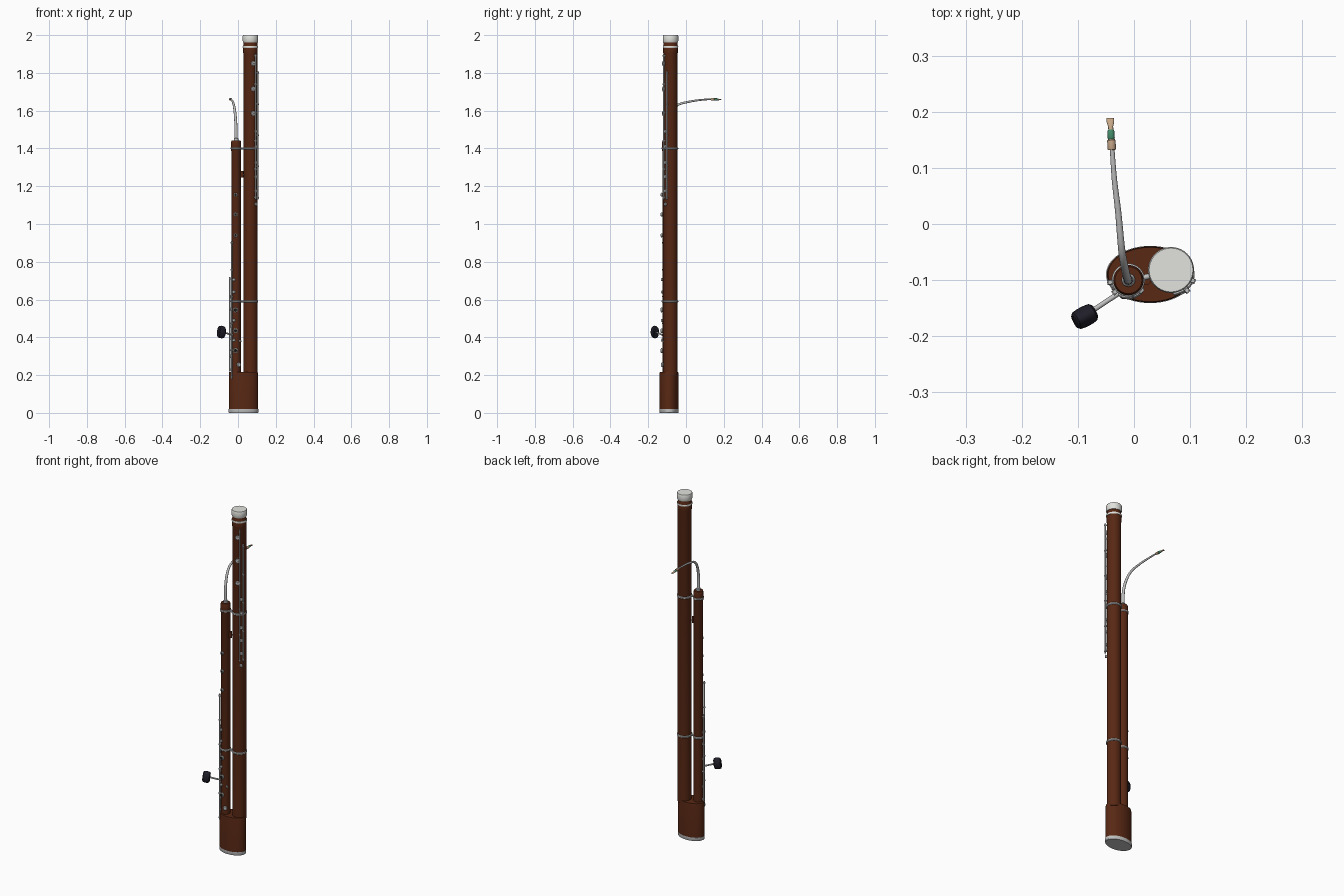
import bpy, bmesh, math
from mathutils import Vector, Matrix

if "Cube" in bpy.data.objects:
    bpy.data.objects.remove(bpy.data.objects["Cube"])


def mat(name, rgb):
    m = bpy.data.materials.new(name)
    m.diffuse_color = (*rgb, 1)
    m.use_nodes = True
    m.node_tree.nodes["Principled BSDF"].inputs["Base Color"].default_value = m.diffuse_color
    return m


WOOD = mat("dark red wood", (0.098, 0.021, 0.007))
SILVER = mat("silver", (0.52, 0.53, 0.52))
IVORY = mat("pale cap", (0.76, 0.76, 0.73))
BLACK = mat("black pad", (0.014, 0.013, 0.022))
CANE = mat("cane", (0.60, 0.41, 0.26))
GREEN = mat("green thread", (0.06, 0.27, 0.15))
HOLE = mat("tone hole", (0.012, 0.008, 0.006))

BIG = Vector((0.066, -0.082, 0))      # long joint axis
SMALL = Vector((-0.010, -0.100, 0))   # wing joint axis


def loft(name, rings, material, matrix=Matrix(), smooth=True):
    """Skin a list of point rings, capping both ends."""
    bm = bmesh.new()
    vs = [[bm.verts.new(matrix @ Vector(p)) for p in r] for r in rings]
    n = len(vs[0])
    for a, b in zip(vs, vs[1:]):
        for i in range(n):
            bm.faces.new((a[i], a[(i + 1) % n], b[(i + 1) % n], b[i]))
    bm.faces.new(vs[0][::-1])
    bm.faces.new(vs[-1])
    bmesh.ops.recalc_face_normals(bm, faces=bm.faces)
    me = bpy.data.meshes.new(name)
    bm.to_mesh(me)
    bm.free()
    ob = bpy.data.objects.new(name, me)
    bpy.context.collection.objects.link(ob)
    me.materials.append(material)
    if smooth:
        bpy.ops.object.select_all(action='DESELECT')
        ob.select_set(True)
        bpy.context.view_layer.objects.active = ob
        bpy.ops.object.shade_smooth_by_angle(angle=math.radians(35))
    return ob


def turned(name, profile, material, matrix=Matrix(), sx=1, sy=1, n=32):
    """Round part from (radius, height) pairs."""
    ang = [2 * math.pi * i / n for i in range(n)]
    rings = [[(r * sx * math.cos(a), r * sy * math.sin(a), z) for a in ang] for r, z in profile]
    return loft(name, rings, material, matrix)


def upright(name, axis, profile, material, n=40):
    return turned(name, profile, material, Matrix.Translation(axis), n=n)


def along(p, d):
    return Matrix.Translation(p) @ Vector(d).to_track_quat('Z', 'Y').to_matrix().to_4x4()


def rod(name, a, b, r, material, n=12):
    a, b = Vector(a), Vector(b)
    return turned(name, [(r, 0), (r, (b - a).length)], material, along(a, b - a), n=n)


def polar(axis, r, deg, z):
    a = math.radians(deg)
    return axis + Vector((r * math.cos(a), r * math.sin(a), z))


def key(name, axis, tube_r, deg, z, r, hole=False):
    """Cup key, or ring with a dark hole, standing out from a tube."""
    p = polar(axis, tube_r - 0.003, deg, z)
    d = polar(Vector(), 1, deg, 0)
    m = along(p, d)
    turned(name, [(r * .8, 0), (r, 0.006), (r, 0.009), (r * .75, 0.0115)], SILVER, m, n=16)
    if hole:
        turned(name + "_hole", [(r * .6, 0.011), (r * .6, 0.0122)], HOLE, m, n=16)


def key_rod(name, axis, tube_r, rod_r, deg, z0, z1, posts):
    """Long hinge rod with mounting posts."""
    rod(name, polar(axis, rod_r, deg, z0), polar(axis, rod_r, deg, z1), 0.004, SILVER)
    for i in range(posts):
        z = z0 + 0.01 + (z1 - z0 - 0.02) * i / (posts - 1)
        rod(f"{name}_post_{i}", polar(axis, tube_r - .003, deg, z),
            polar(axis, rod_r + .005, deg, z), 0.0045, SILVER, 8)


# boot joint with metal foot
boot = Matrix.Translation((0.029, -0.09, 0))
turned("boot_foot", [(.97, 0), (1, .003), (1, .02)], SILVER, boot, 0.079, 0.051, 48)
turned("boot", [(.98, .02), (.98, .205), (.95, .217)], WOOD, boot, 0.079, 0.051, 48)

# long joint, collar and bell cap
upright("long_joint", BIG, [(.037, .2), (.037, 1.90), (.0385, 1.905), (.0385, 1.945), (.036, 1.95), (.036, 1.962)], WOOD)
upright("bell_cap", BIG, [(.0385, 1.962), (.041, 1.968), (.041, 1.995), (.039, 2.0)], IVORY)

# wing joint with its thicker top
upright("wing_joint", SMALL, [(.025, .2), (.025, 1.385), (.027, 1.39), (.027, 1.432), (.024, 1.442)], WOOD)
upright("crook_socket", SMALL, [(.012, 1.44), (.012, 1.452), (.009, 1.456)], SILVER, 20)

# metal bands
for z in (0.59, 1.40):
    for n, ax, r in (("long", BIG, .041), ("wing", SMALL, .0295)):
        upright(f"{n}_band_{z}", ax, [(r - .003, z - .006), (r, z - .003), (r, z + .003), (r - .003, z + .006)], SILVER)
    rod(f"band_link_{z}", (0.01, -.097, z), (0.04, -.09, z), 0.005, SILVER)
upright("bell_band", BIG, [(.040, 1.933), (.041, 1.936), (.041, 1.94), (.040, 1.943)], IVORY)

# small lock between the joints
rod("joint_lock", (0.021, -.1, 1.245), (0.021, -.1, 1.28), 0.009, WOOD)
rod("joint_lock_pin", (0.012, -.1, 1.262), (0.035, -.092, 1.262), 0.004, SILVER)

# curved crook: tapered sweep through a smooth spline
pts = [Vector(p) for p in ((-.01, -.1, 1.40), (-.01, -.1, 1.45), (-.0115, -.098, 1.53), (-.016, -.08, 1.59),
                           (-.022, -.045, 1.63), (-.028, .02, 1.648), (-.035, .08, 1.657), (-.039, .135, 1.661), (-.04, .15, 1.661))]
path = []
for i in range(1, len(pts) - 2):
    p0, p1, p2, p3 = pts[i - 1:i + 3]
    for k in range(6):
        t = k / 6
        path.append(.5 * (2 * p1 + (p2 - p0) * t + (2 * p0 - 5 * p1 + 4 * p2 - p3) * t * t
                          + (3 * p1 - p0 - 3 * p2 + p3) * t ** 3))
path.append(pts[-2])
rings = []
for i, p in enumerate(path):
    d = (path[min(i + 1, len(path) - 1)] - path[max(i - 1, 0)]).normalized()
    u = Vector((1, 0, 0))
    u = (u - d * u.dot(d)).normalized()
    v = d.cross(u)
    r = 0.0085 - 0.0045 * i / (len(path) - 1)
    rings.append([p + r * (u * math.cos(a) + v * math.sin(a)) for a in (2 * math.pi * k / 16 for k in range(16))])
loft("crook", rings, SILVER)

# reed: collar, thread wrapping, flattened blade
reed = along(Vector((-.0395, .132, 1.661)), (-.05, 1, -.05))
turned("reed_collar", [(.0065, 0), (.0075, .002), (.0075, .017), (.006, .019)], CANE, reed, n=16)
turned("reed_thread", [(.005, .018), (.0063, .021), (.0063, .033), (.005, .036)], GREEN, reed, n=16)
blade = [(.0045, .0045, .035), (.0045, .004, .042), (.0068, .0025, .05), (.0068, .0012, .057)]
flat = along(Vector((-.0395, .132, 1.661)), (-.05, 1, -.05))
loft("reed_blade", [[(a * math.cos(t), b * math.sin(t), z) for t in (math.pi * k / 8 for k in range(16))]
                    for a, b, z in blade], CANE, flat)

# hand rest on its arm
pad_dir = Vector((-.87, -.46, .12))
rod("hand_rest_arm", (-.028, -.124, .412), (-.078, -.157, .427), 0.0045, SILVER)
turned("hand_rest", [(.7, -.02), (.92, -.016), (1, -.006), (1, .006), (.92, .016), (.7, .02)], BLACK,
       along(Vector((-.088, -.165, .428)), pad_dir), .018, .033, 28)

# wing joint keys and finger holes
for z in (1.155, 1.05, .94):
    key(f"finger_ring_{z}", SMALL, .025, 264, z, .0105, True)
for z in (.545, .435, .33):
    key(f"wing_key_{z}", SMALL, .025, 264, z, .013, True)
key("low_wing_key", SMALL, .025, 300, .255, .012)
key("side_hole_key", SMALL, .025, 320, .38, .006)
for z in (.705, .64, .49, .385):
    key(f"small_wing_key_{z}", SMALL, .025, 248, z, .008)
for z in (.615, .55, .46, .30):
    key(f"left_key_{z}", SMALL, .025, 200, z, .009)
key_rod("wing_rod_front", SMALL, .025, .032, 221, .18, .91, 6)
key_rod("wing_rod_side", SMALL, .025, .033, 187, .22, .72, 4)

# long joint keys
for z in (1.85, 1.715, 1.585):
    key(f"long_key_{z}", BIG, .037, -68, z, .013)
    rod(f"long_key_arm_{z}", polar(BIG, .045, -68, z), polar(BIG, .046, -50, z), .003, SILVER, 8)
for z in (1.49, 1.41, 1.325, 1.25, 1.175, 1.105):
    key(f"thumb_key_{z}", BIG, .037, -42, z, .009)
key_rod("long_rod_front", BIG, .037, .046, -52, 1.13, 1.90, 6)
key_rod("long_rod_side", BIG, .037, .043, -26, 1.13, 1.81, 5)
